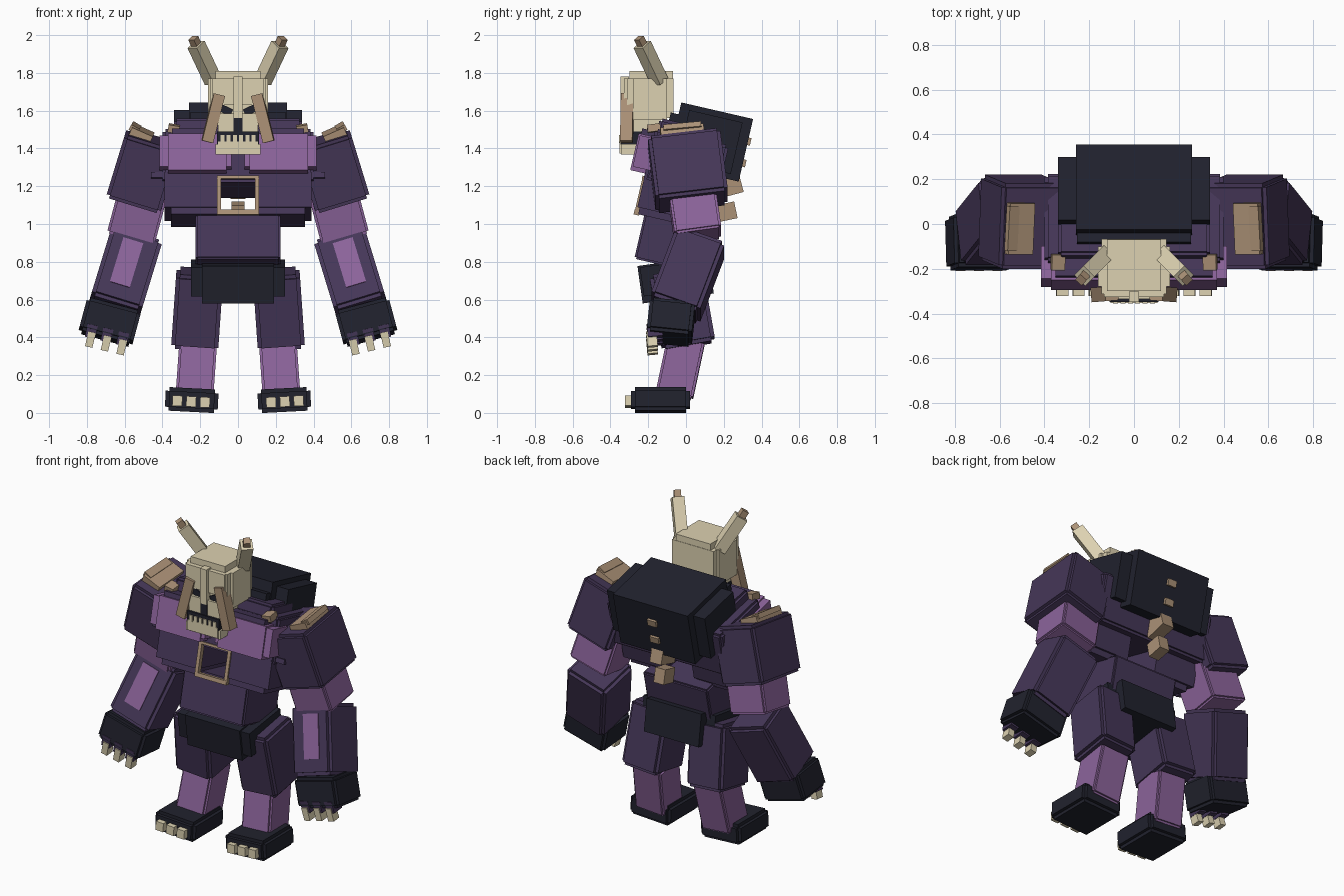
import bpy, bmesh, math
from mathutils import Matrix, Vector, Euler


def material(name, rgb):
    m = bpy.data.materials.new(name)
    m.diffuse_color = (*rgb, 1)
    return m


FUR = material("dark purple", (0.060, 0.038, 0.098))
SKIN = material("light purple", (0.262, 0.127, 0.328))
BLACK = material("blue black", (0.0150, 0.0160, 0.027))
BONE = material("pale bone", (0.720, 0.640, 0.440))
TAN = material("tan bone", (0.410, 0.285, 0.183))


def make(name, sizes, matrix, mat):
    """One object made of concentric boxes."""
    bm = bmesh.new()
    for s in sizes:
        bmesh.ops.create_cube(bm, size=1, matrix=matrix @ Matrix.Diagonal((*s, 1)))
    me = bpy.data.meshes.new(name)
    bm.to_mesh(me)
    bm.free()
    me.materials.append(mat)
    ob = bpy.data.objects.new(name, me)
    bpy.context.collection.objects.link(ob)


def box(name, mat, c, s, rot=(0, 0, 0), step=0.0, pair=False):
    """Box, optionally with stepped edges and a mirrored twin."""
    sizes = [s]
    if step:
        sizes = [[s[i] - (0 if i == k else 2 * step) for i in range(3)] for k in range(3)]
    for side in ((1, -1) if pair else (1,)):
        r = [math.radians(a) for a in (rot[0], rot[1] * side, rot[2] * side)]
        m = Matrix.Translation((c[0] * side, c[1], c[2])) @ Euler(r).to_matrix().to_4x4()
        label = name if not pair else ("right_" if side > 0 else "left_") + name
        make(label, sizes, m, mat)


def bar(name, mat, a, b, w, d):
    """Mirrored pair of bars running from a to b."""
    for side, label in ((1, "right_"), (-1, "left_")):
        p, q = (Vector((v[0] * side, v[1], v[2])) for v in (a, b))
        quat = (q - p).to_track_quat('Z', 'Y')
        m = Matrix.Translation((p + q) / 2) @ quat.to_matrix().to_4x4()
        make(label + name, [(w, d, (q - p).length)], m, mat)


LEAN = (-13, 0, 0)

# Torso
box("upper_torso", FUR, (0, 0, 1.32), (0.80, 0.40, 0.29), LEAN, 0.015)
box("neck_base", FUR, (0, -0.06, 1.41), (0.68, 0.22, 0.26), LEAN, 0.015)
box("collar", FUR, (0, -0.12, 1.455), (0.70, 0.24, 0.05), LEAN)
box("chest", SKIN, (0.225, -0.19, 1.37), (0.38, 0.15, 0.17), LEAN, pair=True)
box("chest_layer", SKIN, (0.215, -0.195, 1.365), (0.31, 0.16, 0.20), LEAN, pair=True)
box("midriff", FUR, (0.245, -0.075, 1.145), (0.29, 0.33, 0.19), LEAN, pair=True)
box("midriff_layer", FUR, (0.23, -0.08, 1.135), (0.25, 0.30, 0.24), LEAN, pair=True)
box("side_ridge", FUR, (0.35, -0.09, 1.235), (0.22, 0.22, 0.03), LEAN, pair=True)
box("abdomen", FUR, (0, -0.08, 0.90), (0.45, 0.34, 0.25), LEAN, 0.01)

# Opening frame in the midriff
box("frame_side", TAN, (0.101, -0.237, 1.15), (0.022, 0.03, 0.20), LEAN, pair=True)
box("frame_bottom", TAN, (0, -0.26, 1.06), (0.22, 0.03, 0.025), LEAN)
box("frame_top", TAN, (0, -0.217, 1.245), (0.22, 0.03, 0.015), LEAN)

# Hump and spine
box("hump", BLACK, (0, 0.127, 1.434), (0.52, 0.39, 0.34), LEAN)
box("hump_sides", BLACK, (0, 0.127, 1.434), (0.68, 0.29, 0.28), LEAN)
box("hump_front", BLACK, (0, -0.045, 1.50), (0.51, 0.11, 0.16), LEAN)
for i, (y, z) in enumerate(((0.318, 1.44), (0.292, 1.325))):
    box(f"spine_stud_{i + 1}", TAN, (0, y, z), (0.06, 0.05, 0.04), LEAN)
box("upper_vertebra", TAN, (0, 0.225, 1.20), (0.08, 0.14, 0.10), (15, 0, 0))
box("lower_vertebra", TAN, (0, 0.215, 1.065), (0.07, 0.10, 0.09), (12, 0, 0))

# Belt cloth
box("belt", BLACK, (0, -0.08, 0.715), (0.50, 0.31, 0.155), (8, 0, 0))
box("belt_cloth", BLACK, (0, -0.055, 0.705), (0.38, 0.38, 0.20), (8, 0, 0))

# Head
box("skull_top", BONE, (0, -0.185, 1.69), (0.24, 0.23, 0.24))
box("skull_sides", BONE, (0, -0.19, 1.66), (0.32, 0.18, 0.22))
box("skull_front", BONE, (0, -0.19, 1.665), (0.29, 0.245, 0.21))
box("brow", BONE, (0.075, -0.312, 1.70), (0.12, 0.03, 0.14), pair=True)
box("nose_ridge", BONE, (0, -0.325, 1.67), (0.045, 0.045, 0.22))
box("snout", BONE, (0, -0.235, 1.53), (0.21, 0.20, 0.11))
box("eye", BLACK, (0.07, -0.317, 1.605), (0.08, 0.009, 0.04), (0, -25, 0), pair=True)
box("nose", BLACK, (0, -0.337, 1.525), (0.045, 0.009, 0.075))
box("mouth", BLACK, (0, -0.24, 1.455), (0.22, 0.215, 0.07))
box("jaw", BONE, (0, -0.24, 1.395), (0.24, 0.21, 0.055))
box("jaw_rim", BONE, (0, -0.24, 1.405), (0.21, 0.225, 0.065))
for i in range(6):
    box(f"tooth_{i + 1}", BONE, (-0.0825 + i * 0.033, -0.347, 1.45), (0.022, 0.015, 0.04))
bar("tusk", TAN, (0.10, -0.31, 1.685), (0.163, -0.315, 1.435), 0.065, 0.06)
bar("horn", BONE, (0.13, -0.14, 1.755), (0.222, -0.232, 1.95), 0.07, 0.07)
bar("horn_tip", TAN, (0.215, -0.225, 1.935), (0.237, -0.25, 1.985), 0.04, 0.04)

# Shoulders and arms
box("shoulder", FUR, (0.50, 0.01, 1.283), (0.30, 0.385, 0.35), (7, -17, 0), 0.018, True)
box("shoulder_plate", TAN, (0.51, -0.02, 1.477), (0.12, 0.23, 0.045), (6, -24, 0), pair=True)
box("shoulder_plate_rim", TAN, (0.545, -0.02, 1.51), (0.05, 0.20, 0.03), (6, -30, 0), pair=True)
box("collar_stud", TAN, (0.34, -0.17, 1.505), (0.06, 0.07, 0.04), (7, -10, 0), pair=True)
box("upper_arm", SKIN, (0.53, 0.045, 1.065), (0.26, 0.25, 0.27), (8, -15, 0), 0.012, True)
ARM = (-20, -17, 0)
elbow = Vector((0.60, 0.01, 0.73))
box("forearm", FUR, elbow, (0.28, 0.275, 0.41), ARM, 0.02, True)
rot = Euler([math.radians(a) for a in ARM]).to_matrix()
panel = elbow + rot @ Vector((0.01, -0.1385, 0.02))
box("forearm_panel", SKIN, panel, (0.11, 0.009, 0.26), ARM, pair=True)
box("hand", BLACK, (0.68, -0.08, 0.48), (0.295, 0.24, 0.18), (-6, -15, 0), 0.018, True)
for i in range(3):
    x, z = 0.615 + i * 0.083, 0.35 + i * 0.02
    box(f"finger_{i + 1}", FUR, (x - 0.005, -0.165, z + 0.045), (0.055, 0.08, 0.07),
        (5, -13, 0), pair=True)
    box(f"claw_{i + 1}", BONE, (x, -0.18, z), (0.04, 0.055, 0.08), (5, -13, 0), pair=True)

# Legs and feet
box("thigh", FUR, (0.215, -0.02, 0.55), (0.25, 0.285, 0.40), (10, -4, 0), 0.02, True)
box("shin", SKIN, (0.22, -0.03, 0.24), (0.20, 0.20, 0.31), (-12, -4, 0), 0.012, True)
box("foot", BLACK, (0.245, -0.135, 0.068), (0.28, 0.31, 0.125), (0, -3, 0), 0.02, True)
for i in range(3):
    box(f"toe_{i + 1}", BONE, (0.175 + i * 0.073, -0.285, 0.056 + i * 0.004),
        (0.052, 0.075, 0.055), (0, -3, 0), pair=True)
